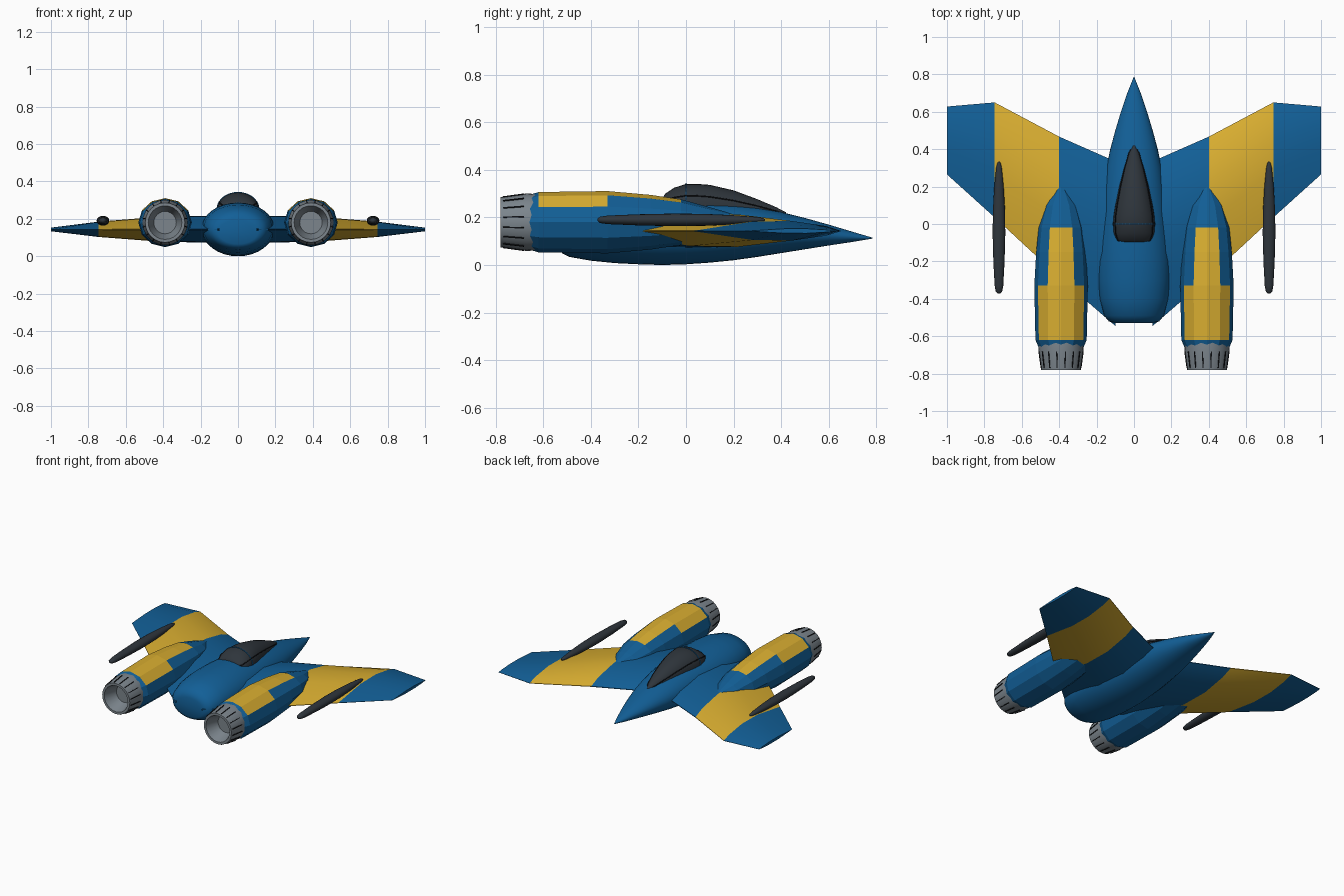
import bpy, bmesh
from math import sin, cos, pi, radians
from mathutils import Vector, Matrix

if "Cube" in bpy.data.objects:
    bpy.data.objects.remove(bpy.data.objects["Cube"])


def material(name, rgb):
    m = bpy.data.materials.new(name)
    m.diffuse_color = (*rgb, 1)
    m.use_nodes = True
    m.node_tree.nodes["Principled BSDF"].inputs["Base Color"].default_value = m.diffuse_color
    return m


BLUE = material("blue paint", (0.006, 0.115, 0.31))
YELLOW = material("yellow paint", (0.69, 0.42, 0.03))
DARK = material("dark glass", (0.028, 0.036, 0.045))
GREY = material("nozzle metal", (0.20, 0.235, 0.265))
BLACK = material("black trim", (0.006, 0.007, 0.009))


def finish(name, bm, mats, smooth=None, rule=None):
    """Turn a bmesh into a coloured object."""
    bmesh.ops.recalc_face_normals(bm, faces=bm.faces)
    if rule:
        for f in bm.faces:
            f.material_index = rule(f.calc_center_median())
    me = bpy.data.meshes.new(name)
    bm.to_mesh(me)
    bm.free()
    ob = bpy.data.objects.new(name, me)
    bpy.context.collection.objects.link(ob)
    for m in mats:
        me.materials.append(m)
    if smooth:
        bpy.ops.object.select_all(action='DESELECT')
        bpy.context.view_layer.objects.active = ob
        ob.select_set(True)
        bpy.ops.object.shade_smooth_by_angle(angle=radians(smooth))
    return ob


def loft(rings):
    """Skin closed rings of equal length and cap both ends."""
    bm = bmesh.new()
    vs = [[bm.verts.new(p) for p in r] for r in rings]
    n = len(vs[0])
    for a, b in zip(vs, vs[1:]):
        for i in range(n):
            j = (i + 1) % n
            bm.faces.new((a[i], a[j], b[j], b[i]))
    bm.faces.new(vs[0])
    bm.faces.new(vs[-1])
    return bm


def ellipse(x, y, z, rx, rz, n):
    return [(x + rx * cos(2 * pi * i / n), y, z + rz * sin(2 * pi * i / n)) for i in range(n)]


def tube(name, points, radius, mat, cyclic=False):
    cu = bpy.data.curves.new(name, 'CURVE')
    cu.dimensions = '3D'
    cu.bevel_depth = radius
    cu.bevel_resolution = 1
    sp = cu.splines.new('POLY')
    sp.points.add(len(points) - 1)
    for p, co in zip(sp.points, points):
        p.co = (*co, 1)
    sp.use_cyclic_u = cyclic
    cu.materials.append(mat)
    bpy.context.collection.objects.link(bpy.data.objects.new(name, cu))


# Fuselage: y, half width, bottom, top
hull = [(-.53, .105, .065, .195), (-.52, .135, .048, .222), (-.49, .16, .034, .25),
        (-.4, .184, .018, .275), (-.3, .194, .008, .285), (-.2, .196, .003, .287),
        (-.1, .192, .0, .286), (0, .184, .003, .28), (.1, .175, .01, .273),
        (.2, .163, .02, .262), (.3, .148, .034, .245), (.4, .127, .05, .223),
        (.5, .1, .066, .198), (.6, .07, .082, .17), (.7, .036, .097, .14), (.785, .002, .111, .115)]
finish("fuselage", loft([ellipse(0, y, (b + t) / 2, w, (t - b) / 2, 32) for y, w, b, t in hull]),
       [BLUE], 50)

# Canopy: y, half width, base, top
glass = [(-.10, .07, .255, .28), (-.088, .095, .252, .3), (-.05, .109, .25, .325),
         (0, .112, .25, .341), (.05, .108, .248, .341), (.1, .1, .245, .337), (.2, .08, .235, .314),
         (.3, .055, .225, .277), (.38, .03, .213, .243), (.42, .006, .203, .222)]


def arch(s, a, grow=1.0):
    y, w, b, t = s
    return (w * grow * cos(a), y, b + (t - b) * grow * sin(a))


finish("canopy", loft([[arch(s, pi * i / 14) for i in range(15)] for s in glass]), [DARK], 50)

# Canopy rim and hoop
low = radians(27)
rim = [arch(s, low, 1.01) for s in glass] + [arch(s, pi - low, 1.01) for s in reversed(glass)]
tube("canopy_rim", rim, .003, BLACK, True)
tube("canopy_hoop", [arch(glass[3], pi * i / 16, 1.005) for i in range(17)], .003, BLUE)

# Wing: x, leading edge y, trailing edge y, half thickness
stations = [(.1, .335, -.545, .074), (.4, .467, -.285, .07), (.745, .65, .035, .042), (1.0, .628, .265, .01)]
section = [(0, .03), (.1, .5), (.33, 1), (.6, .95), (1, .03)]
# Engine pod: y, half width, half height
pod = [(-.66, .12, .115), (-.62, .137, .127), (-.33, .143, .131), (-.15, .133, .115),
       (-.02, .12, .096), (.1, .087, .063), (.17, .042, .043), (.25, .012, .015)]
# Nozzle: y, radius, running outside then inside
nozzle = [(-.62, .118), (-.67, .121), (-.78, .106), (-.78, .09), (-.69, .06)]
# Gun: y, radius
gun = [(-.372, .006), (-.362, .017), (-.33, .023), (-.2, .03), (-.05, .034), (.08, .032),
       (.2, .025), (.3, .015), (.325, .009), (.333, .003)]
PX, PZ = .39, .18

for s, side in ((1, "right"), (-1, "left")):
    rings = []
    for x, le, te, h in stations:
        top = [(s * x, le + (te - le) * c, .143 + h * t) for c, t in section]
        bot = [(s * x, le + (te - le) * c, .143 - h * t * .95) for c, t in reversed(section)]
        rings.append(top + bot)
    finish(side + "_wing", loft(rings), [BLUE, YELLOW], 20,
           lambda c: int(.4 < abs(c.x) < .745))

    # Twelve-sided pod with a stepped yellow top panel
    def panel(c):
        dx, dz = abs(abs(c.x) - PX), c.z - PZ
        if -.62 < c.y < -.33:
            return int(dz > .07)
        return int(-.33 < c.y < -.02 and dz > 0 and dx < .05)

    finish(side + "_engine_pod", loft([ellipse(s * PX, y, PZ, rx, rz, 12) for y, rx, rz in pod]),
           [BLUE, YELLOW], None, panel)
    finish(side + "_nozzle", loft([ellipse(s * PX, y, PZ, r, r, 24) for y, r in nozzle]), [GREY], 35)

    # Slots around the nozzle
    bm = bmesh.new()
    tilt = Matrix.Rotation(.136, 4, 'X')
    for i in range(16):
        place = (Matrix.Translation((s * PX, 0, PZ)) @ Matrix.Rotation(2 * pi * (i + .5) / 16, 4, 'Y')
                 @ Matrix.Translation((0, -.725, .1135)) @ tilt @ Matrix.Diagonal((.005, .088, .007, 1)))
        bmesh.ops.create_cube(bm, size=1, matrix=place)
    finish(side + "_nozzle_slots", bm, [BLACK])

    # Gun pod resting on the wing
    finish(side + "_gun", loft([ellipse(s * .722, y, .19, r, r * .78, 16) for y, r in gun]), [DARK], 50)
